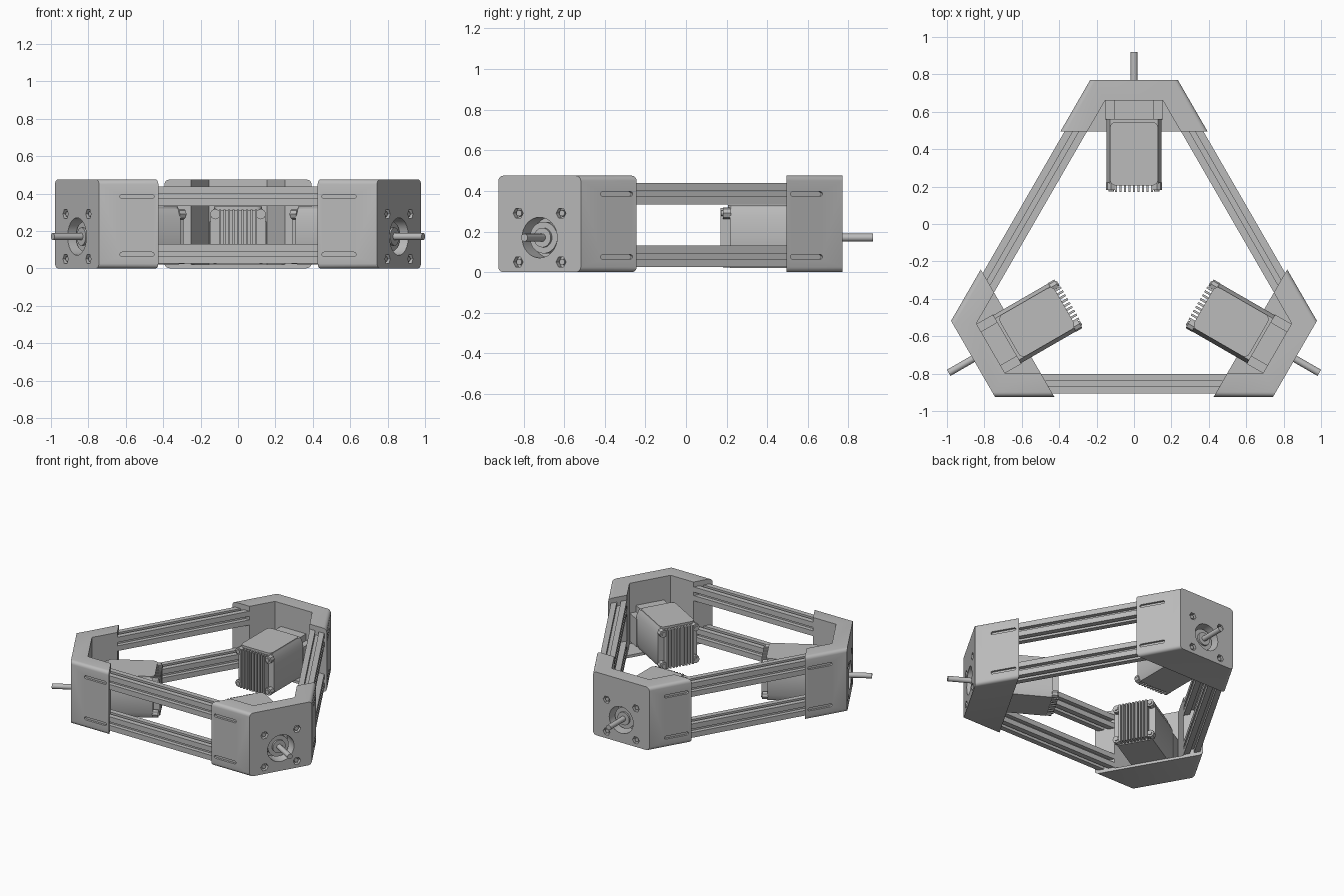
import bpy, bmesh, math
from mathutils import Matrix, Vector

if "Cube" in bpy.data.objects:
    bpy.data.objects.remove(bpy.data.objects["Cube"], do_unlink=True)

CENTER = Vector((0, -0.224, 0))      # axis of the three-fold symmetry
HEIGHT = 0.475
SIDE = 0.70                          # distance from axis to each outer side
INNER = 0.576
SHAFT_Z = 0.17
CORNERS = {"rear": 0, "right": 120, "left": -120}

grey = bpy.data.materials.new("plain grey")
grey.use_nodes = True
grey.diffuse_color = (0.5, 0.5, 0.5, 1)
grey.node_tree.nodes["Principled BSDF"].inputs["Base Color"].default_value = (0.5, 0.5, 0.5, 1)


def prism(bm, points, start, end, axis="Z"):
    """Extrude a closed outline along z, y or x."""
    place = {"Z": lambda u, v, w: (u, v, w),
             "Y": lambda u, v, w: (u, w, v),
             "X": lambda u, v, w: (w, u, v)}[axis]
    low = [bm.verts.new(place(u, v, start)) for u, v in points]
    high = [bm.verts.new(place(u, v, end)) for u, v in points]
    faces = [bm.faces.new(low), bm.faces.new(high)]
    for i in range(len(points)):
        j = (i + 1) % len(points)
        faces.append(bm.faces.new((low[i], low[j], high[j], high[i])))
    bmesh.ops.recalc_face_normals(bm, faces=faces)


def rect(u0, u1, v0, v1):
    return [(u0, v0), (u1, v0), (u1, v1), (u0, v1)]


def circle(u, v, radius, sides=32):
    step = 2 * math.pi / sides
    return [(u + radius * math.cos(i * step), v + radius * math.sin(i * step)) for i in range(sides)]


def capsule(u, v, half, radius):
    pts = []
    for i in range(18):
        a = math.pi * (i % 9) / 8 + (math.pi / 2 if i > 8 else -math.pi / 2)
        pts.append((u + (half if i < 9 else -half) + radius * math.cos(a), v + radius * math.sin(a)))
    return pts


def chamfered(hx, hz, cx, cz):
    """Eight-sided outline around the shaft height."""
    quarter = [(hx, hz - cz), (hx - cx, hz)]
    pts = quarter + [(-x, z) for x, z in reversed(quarter)]
    pts += [(-x, -z) for x, z in pts]
    return [(x, z + SHAFT_Z) for x, z in pts]


def side_x(offset, y):
    """Half width of the corner at y for a side at the given offset."""
    return (offset - 0.5 * y) / math.cos(math.radians(30))


def trapezoid(offset, y0, y1):
    a, b = side_x(offset, y0), side_x(offset, y1)
    return [(-a, y0), (a, y0), (b, y1), (-b, y1)]


def make(name, bm):
    mesh = bpy.data.meshes.new(name)
    bm.to_mesh(mesh)
    bm.free()
    mesh.materials.append(grey)
    obj = bpy.data.objects.new(name, mesh)
    bpy.context.collection.objects.link(obj)
    return obj


def finish(obj):
    """Shade, then copy the part to all three corners or sides."""
    bpy.ops.object.select_all(action="DESELECT")
    obj.select_set(True)
    bpy.context.view_layer.objects.active = obj
    bpy.ops.object.shade_smooth_by_angle(angle=math.radians(30))
    base = obj.name
    for corner, angle in CORNERS.items():
        part = obj if corner == "rear" else obj.copy()
        if part is not obj:
            bpy.context.collection.objects.link(part)
        part.name = base + "_" + corner
        part.matrix_world = Matrix.Translation(CENTER) @ Matrix.Rotation(math.radians(angle), 4, "Z")


def part(name, *pieces):
    bm = bmesh.new()
    for piece in pieces:
        prism(bm, *piece)
    finish(make(name, bm))


# Corner bracket: trapezoid block with rounded side edges
bm = bmesh.new()
prism(bm, trapezoid(SIDE, 0.719, 0.994), 0, HEIGHT)
rounded = [e for e in bm.edges
           if e.verts[0].co.z == e.verts[1].co.z and e.verts[0].co.x * e.verts[1].co.x > 0]
bmesh.ops.bevel(bm, geom=rounded, offset=0.025, segments=4, profile=0.5, affect="EDGES")
bracket = make("corner_bracket", bm)

# Cutters: motor bay, shaft hole, screw holes, side slots
cutters = []


def cutter(name, pieces, turn=0):
    bm = bmesh.new()
    for piece in pieces:
        prism(bm, *piece)
    bm.transform(Matrix.Rotation(math.radians(turn), 4, "Z"))
    obj = make(name, bm)
    obj.hide_render = True
    cutters.append(obj)
    mod = bracket.modifiers.new(name, "BOOLEAN")
    mod.operation = "DIFFERENCE"
    mod.solver = "EXACT"
    mod.object = obj


screws = [(x, SHAFT_Z + z) for x in (-0.122, 0.122) for z in (-0.12, 0.12)]
cutter("bay_cutter", [(trapezoid(INNER, 0.6, 0.884), 0.02, 0.6)])
cutter("shaft_hole_cutter", [(circle(0, SHAFT_Z, 0.1), 0.87, 1.1, "Y")])
cutter("screw_hole_cutter", [(circle(x, z, 0.028, 6), 0.965, 1.1, "Y") for x, z in screws])
for turn, x in ((120, 0.54), (-120, -0.54)):
    cutter("slot_cutter", [(capsule(x, z, 0.08, 0.011), -0.8, -0.684, "Y") for z in (0.075, 0.385)], turn)
cut_mesh = bpy.data.meshes.new_from_object(
    bracket.evaluated_get(bpy.context.evaluated_depsgraph_get()))
bracket.modifiers.clear()
bracket.data = cut_mesh
for obj in cutters:
    bpy.data.objects.remove(obj, do_unlink=True)
finish(bracket)

# Slotted frame bars, an upper and a lower one on each side
half, mouth, depth = 0.052, 0.013, 0.03
quarter = [(half, -half), (half, -mouth), (half - depth, -mouth), (half - depth, mouth), (half, mouth)]


def bar_outline(y, z):
    pts = []
    for k in range(4):
        c, s = round(math.cos(k * math.pi / 2)), round(math.sin(k * math.pi / 2))
        pts += [(y + u * c - v * s, z + u * s + v * c) for u, v in quarter]
    return pts


for name, z in (("lower_bar", 0.078), ("upper_bar", 0.386)):
    part(name, (bar_outline(-0.629, z), -0.55, 0.55, "X"))

# Motor: main body, top pad, front base
part("motor_body", (chamfered(0.148, 0.15, 0.02, 0.045), 0.44, 0.785, "Y"))
bm = bmesh.new()
prism(bm, rect(-0.128, 0.128, 0.43, 0.77), SHAFT_Z + 0.14, SHAFT_Z + 0.16)
upright = [e for e in bm.edges if abs(e.verts[0].co.z - e.verts[1].co.z) > 0.01]
bmesh.ops.bevel(bm, geom=upright, offset=0.03, segments=4, profile=0.5, affect="EDGES")
finish(make("motor_top_pad", bm))
part("motor_base",
     (rect(-0.105, 0.105, 0.03, 0.3), 0.78, 0.89, "Y"),
     (rect(-0.152, 0.152, 0.04, 0.25), 0.78, 0.89, "Y"))

# Finned inner end with four corner posts
fins = [(rect(x - 0.006, x + 0.006, 0.025, 0.315), 0.395, 0.445, "Y")
        for x in (0.024 * i for i in range(-4, 5))]
part("motor_fins", *fins)
posts = [(circle(x, z, 0.028, 8), 0.405, 0.445, "Y") for x, z in screws]
heads = [(circle(x, z, 0.014, 12), 0.397, 0.41, "Y") for x, z in screws]
part("motor_posts", *posts, *heads)

# Outer face: bearing rings, screw heads and shaft
part("bearing",
     (circle(0, SHAFT_Z, 0.078), 0.88, 0.955, "Y"),
     (circle(0, SHAFT_Z, 0.048), 0.95, 0.968, "Y"))
part("mount_screws", *[(circle(x, z, 0.015, 12), 0.96, 0.985, "Y") for x, z in screws])
part("drive_shaft", (circle(0, SHAFT_Z, 0.019, 20), 0.9, 1.144, "Y"))
